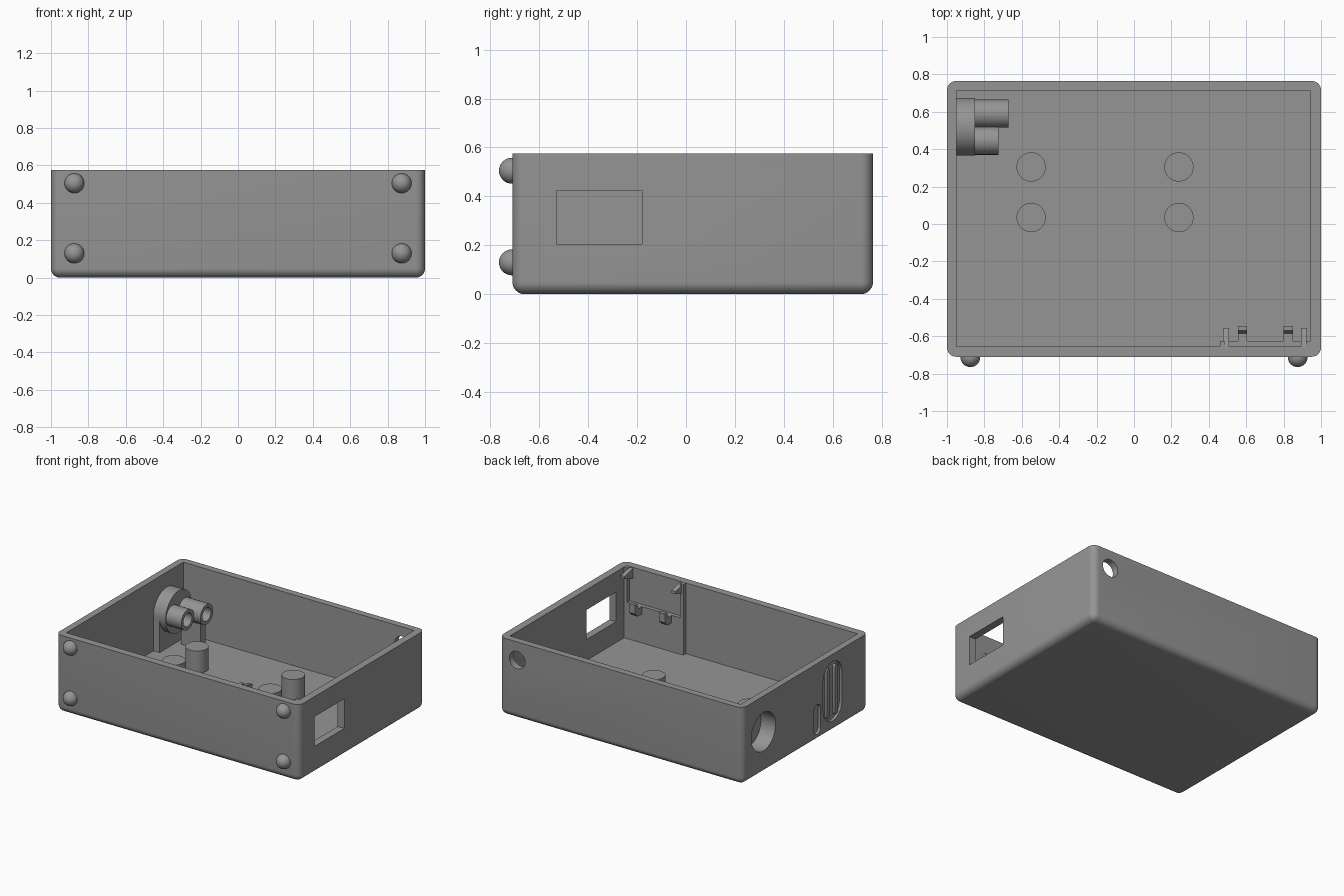
import bpy, bmesh, math
from mathutils import Matrix, Vector

if "Cube" in bpy.data.objects:
    bpy.data.objects.remove(bpy.data.objects["Cube"])

grey = bpy.data.materials.new("plain grey")
grey.diffuse_color = (0.3, 0.3, 0.3, 1)
grey.use_nodes = True
grey.node_tree.nodes["Principled BSDF"].inputs["Base Color"].default_value = grey.diffuse_color


def add(name, bm):
    bmesh.ops.recalc_face_normals(bm, faces=bm.faces)
    me = bpy.data.meshes.new(name)
    bm.to_mesh(me)
    bm.free()
    me.materials.append(grey)
    ob = bpy.data.objects.new(name, me)
    bpy.context.collection.objects.link(ob)
    return ob


def box_bm(x0, x1, y0, y1, z0, z1):
    bm = bmesh.new()
    m = Matrix.Translation(((x0 + x1) / 2, (y0 + y1) / 2, (z0 + z1) / 2))
    bmesh.ops.create_cube(bm, size=1, matrix=m @ Matrix.Diagonal((x1 - x0, y1 - y0, z1 - z0, 1)))
    return bm


def box(name, *b):
    return add(name, box_bm(*b))


def rod(name, a, b, r, n=48):
    """Cylinder between two points."""
    a, b = Vector(a), Vector(b)
    m = Matrix.Translation((a + b) / 2) @ (b - a).to_track_quat('Z', 'Y').to_matrix().to_4x4()
    bm = bmesh.new()
    bmesh.ops.create_cone(bm, cap_ends=True, segments=n, radius1=r, radius2=r,
                          depth=(b - a).length, matrix=m)
    return add(name, bm)


def prism(name, axis, pts, lo, hi):
    """Outline extruded along x (points are y, z)."""
    bm = bmesh.new()
    f = bm.faces.new([bm.verts.new((lo, p, q)) for p, q in pts])
    new = bmesh.ops.extrude_face_region(bm, geom=[f])['geom']
    bmesh.ops.translate(bm, vec=(hi - lo, 0, 0),
                        verts=[v for v in new if isinstance(v, bmesh.types.BMVert)])
    return add(name, bm)


def capsule(y, z, w, h, n=12):
    """Upright rounded slot outline, half width w and half height h."""
    arc = [math.pi * i / n for i in range(n + 1)]
    return ([(y + w * math.cos(t), z + h - w + w * math.sin(t)) for t in arc] +
            [(y - w * math.cos(t), z - h + w - w * math.sin(t)) for t in arc])


def cut(target, cutter):
    mod = target.modifiers.new("cut", 'BOOLEAN')
    mod.operation, mod.solver, mod.object = 'DIFFERENCE', 'EXACT', cutter
    bpy.context.view_layer.objects.active = target
    bpy.ops.object.modifier_apply(modifier=mod.name)
    bpy.data.objects.remove(cutter)


# Case: rounded upright and bottom edges, open on top
bm = box_bm(-1, 1, -0.71, 0.765, 0, 0.575)
edges = [e for e in bm.edges if not all(v.co.z > 0.5 for v in e.verts)]
bmesh.ops.bevel(bm, geom=edges, offset=0.05, segments=8, profile=0.5, affect='EDGES')
case = add("case", bm)
cut(case, box("cavity", -0.95, 0.945, -0.655, 0.715, 0.05, 0.8))

# Openings in the right, back and left walls
cut(case, box("window", 0.9, 1.1, -0.53, -0.18, 0.205, 0.425))
cut(case, rod("cable_hole", (0.85, 0.65, 0.44), (0.85, 0.85, 0.44), 0.065))


def bore():
    return rod("bore", (-1.1, 0.52, 0.31), (-0.88, 0.52, 0.31), 0.142)


cut(case, bore())

# Shallow slots in the left wall, with raised bars in the large one
cut(case, prism("large_slot", 'X', capsule(-0.29, 0.3, 0.11, 0.22), -1.1, -0.98))
cut(case, prism("small_slot", 'X', capsule(-0.11, 0.16, 0.04, 0.11), -1.1, -0.98))
for y in (-0.335, -0.245):
    prism("slot_bar", 'X', capsule(y, 0.3, 0.018, 0.185), -1, -0.975)

# Socket cup inside the left wall, its foot and two tubes
cup = rod("socket_cup", (-0.96, 0.52, 0.31), (-0.85, 0.52, 0.31), 0.155, 64)
cut(cup, bore())
foot = box("socket_foot", -0.955, -0.9, 0.365, 0.675, 0.045, 0.31)
cut(foot, bore())
for y, end in ((0.59, -0.67), (0.445, -0.725)):
    tube = rod("socket_tube", (-0.86, y, 0.31), (end, y, 0.31), 0.075)
    cut(tube, rod("tube_bore", (-0.84, y, 0.31), (end + 0.1, y, 0.31), 0.05))
box("tube_support", -0.86, -0.7, 0.56, 0.62, 0.045, 0.25)

# Floor posts
for x in (-0.55, 0.24):
    for y in (0.035, 0.305):
        rod("floor_post", (x, y, 0.04), (x, y, 0.215), 0.078)

# Ball feet on the front
for x in (-0.875, 0.875):
    for z in (0.13, 0.505):
        bm = bmesh.new()
        bmesh.ops.create_uvsphere(bm, u_segments=32, v_segments=16, radius=0.053,
                                  matrix=Matrix.Translation((x, -0.712, z)))
        add("ball_foot", bm)

# Mounting plate on the inner front wall, notched to hold a board
plate = box("mounting_plate", 0.46, 0.948, -0.66, -0.625, 0.045, 0.574)
cut(plate, box("notch", 0.485, 0.92, -0.654, -0.5, 0.32, 0.7))

# Lower hooks with an upturned lip, and upper snap clips
hook = [(-0.66, 0.265), (-0.575, 0.265), (-0.545, 0.295), (-0.545, 0.36),
        (-0.57, 0.36), (-0.585, 0.32), (-0.66, 0.32)]
clip = [(-0.66, 0.49), (-0.60, 0.51), (-0.555, 0.525), (-0.555, 0.545), (-0.66, 0.57)]
for x in (0.555, 0.80):
    prism("lower_hook", 'X', hook, x, x + 0.05)
for x in (0.475, 0.892):
    prism("upper_clip", 'X', clip, x, x + 0.033)

# Smooth the curves, keep edges sharp
bpy.ops.object.select_all(action='DESELECT')
for ob in bpy.context.scene.objects:
    ob.select_set(True)
bpy.context.view_layer.objects.active = case
bpy.ops.object.shade_smooth_by_angle(angle=math.radians(30))
